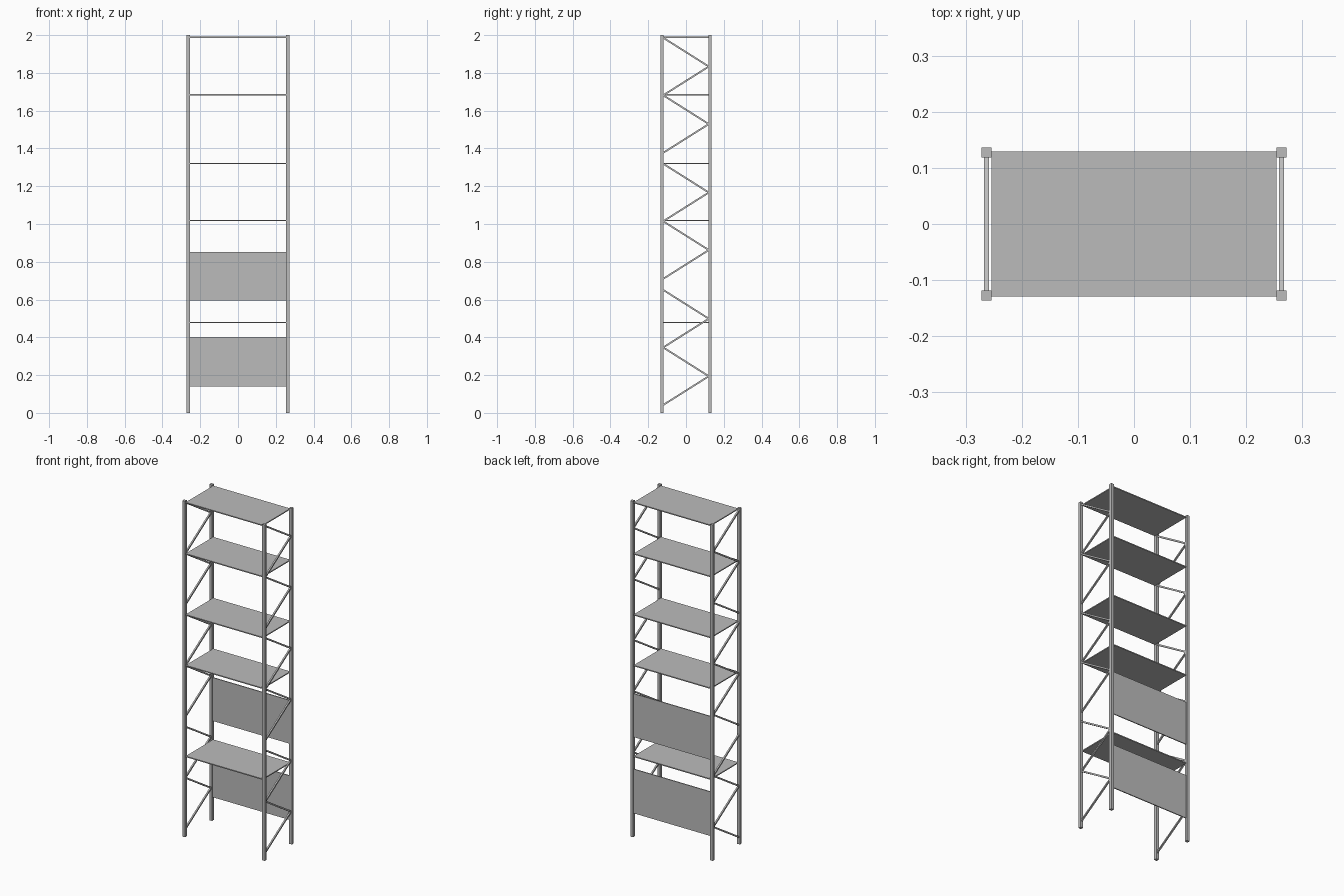
import bpy
from mathutils import Vector

cube = bpy.data.objects.get("Cube")
if cube:
    bpy.data.objects.remove(cube, do_unlink=True)

steel = bpy.data.materials.new("grey steel")
steel.use_nodes = True
GREY = (0.5, 0.5, 0.5, 1)
steel.diffuse_color = GREY
steel.node_tree.nodes["Principled BSDF"].inputs["Base Color"].default_value = GREY

POST_X, POST_Y, POST = 0.263, 0.1275, 0.0175
BAR = 0.009
SHEET = 0.006


def box(name, centre, size):
    bpy.ops.mesh.primitive_cube_add(size=1, location=centre)
    ob = bpy.context.object
    ob.name = name
    ob.scale = size
    bpy.ops.object.transform_apply(location=False, rotation=False, scale=True)
    ob.data.materials.append(steel)
    return ob


def bar(name, a, b):
    """Square bar running from a to b in a side plane."""
    a, b = Vector(a), Vector(b)
    d = b - a
    ob = box(name, (a + b) / 2, (BAR, BAR, d.length))
    ob.rotation_euler = Vector((0, 0, 1)).rotation_difference(d).to_euler()


# Corner posts
for x, side in ((-POST_X, "right"), (POST_X, "left")):
    for y, end in ((-POST_Y, "front"), (POST_Y, "back")):
        box(f"{end}_{side}_post", (x, y, 1), (POST, POST, 2))

    # Three ladder sections per side, each a zigzag of four diagonals
    reach = POST_Y - POST / 2 + 0.002
    for top in (1.986, 1.319, 0.651):
        for i in range(4):
            s = -1 if i % 2 == 0 else 1
            z = top - i * 0.1523
            bar(f"{side}_brace", (x, s * reach, z), (x, -s * reach, z - 0.1523))

# Shelves
for z in (0.478, 1.019, 1.321, 1.684, 1.989):
    box("shelf", (0, 0, z), (0.508, 0.259, SHEET))

# Back panels
for low, high in ((0.14, 0.403), (0.594, 0.852)):
    box("back_panel", (0, 0.126, (low + high) / 2), (0.51, SHEET, high - low))
